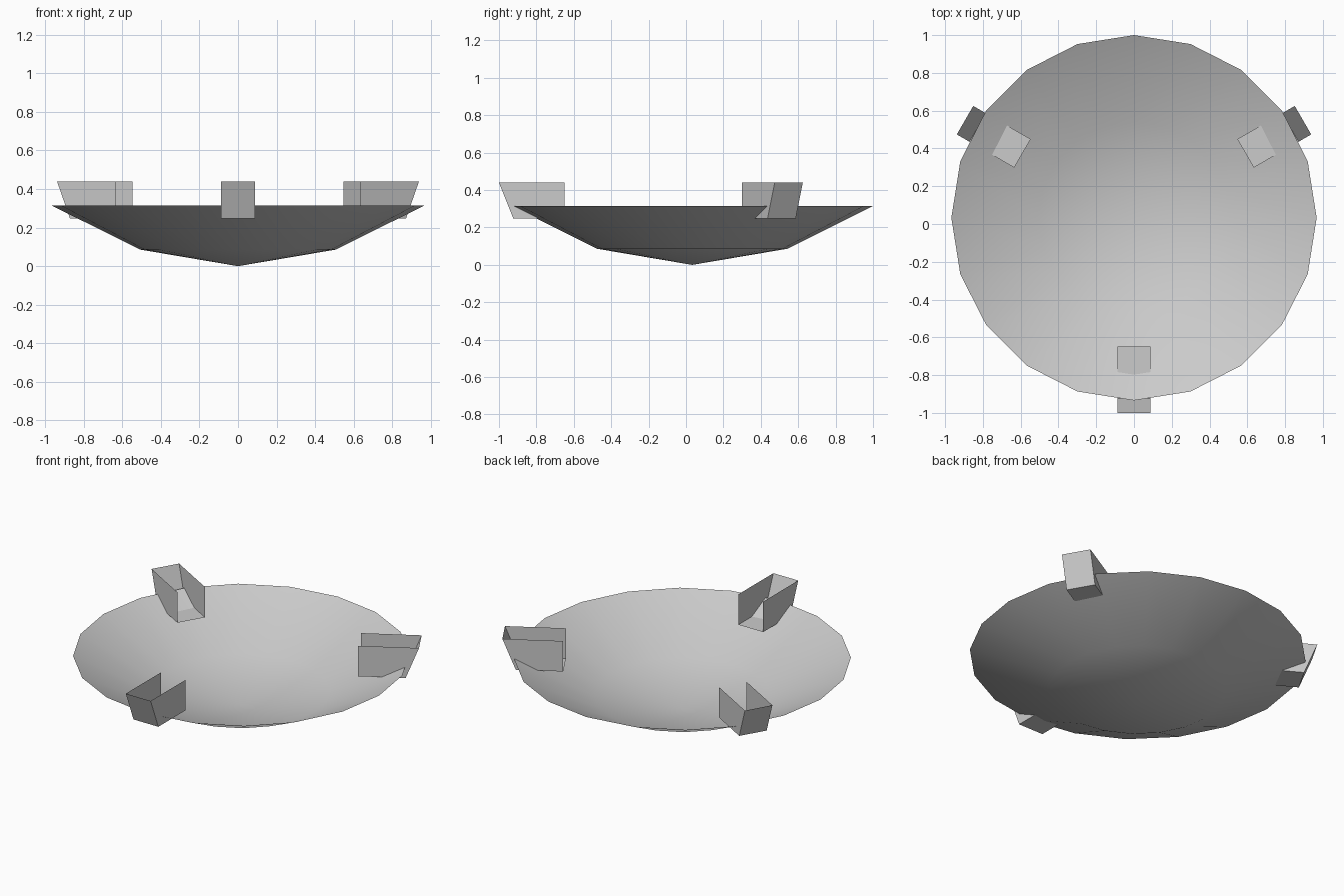
import bpy, bmesh
from math import sin, cos, pi
from mathutils import Matrix

if "Cube" in bpy.data.objects:
    bpy.data.objects.remove(bpy.data.objects["Cube"])

CY = 0.033  # bowl axis offset in y


def make_object(name, bm):
    mesh = bpy.data.meshes.new(name)
    bm.to_mesh(mesh)
    bm.free()
    obj = bpy.data.objects.new(name, mesh)
    bpy.context.collection.objects.link(obj)
    return obj


# Shallow open dish: 20-sided thin sheet
SIDES = 20
bm = bmesh.new()
apex = bm.verts.new((0, CY, 0))
rings = []
for r, z in ((0.508, 0.086), (0.967, 0.315)):
    rings.append([bm.verts.new((r * sin(2 * pi * i / SIDES), CY + r * cos(2 * pi * i / SIDES), z))
                  for i in range(SIDES)])
inner, outer = rings
for i in range(SIDES):
    j = (i + 1) % SIDES
    bm.faces.new((apex, inner[j], inner[i]))
    bm.faces.new((inner[i], inner[j], outer[j], outer[i]))
bmesh.ops.recalc_face_normals(bm, faces=bm.faces)
for f in bm.faces:
    f.smooth = True
make_object("dish", bm)


# Rim bracket: open channel with floor, two sides and a sloped outer wall
def bracket(name, angle):
    w, lo, hi = 0.087, 0.247, 0.44
    profile = ((-0.682, hi), (-0.682, lo), (-0.956, lo), (-1.033, hi))
    bm = bmesh.new()
    a = [bm.verts.new((-w, y, z)) for y, z in profile]
    b = [bm.verts.new((w, y, z)) for y, z in profile]
    bm.faces.new(a)
    bm.faces.new(b[::-1])
    for i in (1, 2):
        bm.faces.new((a[i], b[i], b[i + 1], a[i + 1]))
    bmesh.ops.recalc_face_normals(bm, faces=bm.faces)
    bm.transform(Matrix.Translation((0, CY, 0)) @ Matrix.Rotation(angle, 4, 'Z'))
    make_object(name, bm)


for k, name in enumerate(("front_bracket", "right_bracket", "left_bracket")):
    bracket(name, k * 2 * pi / 3)
